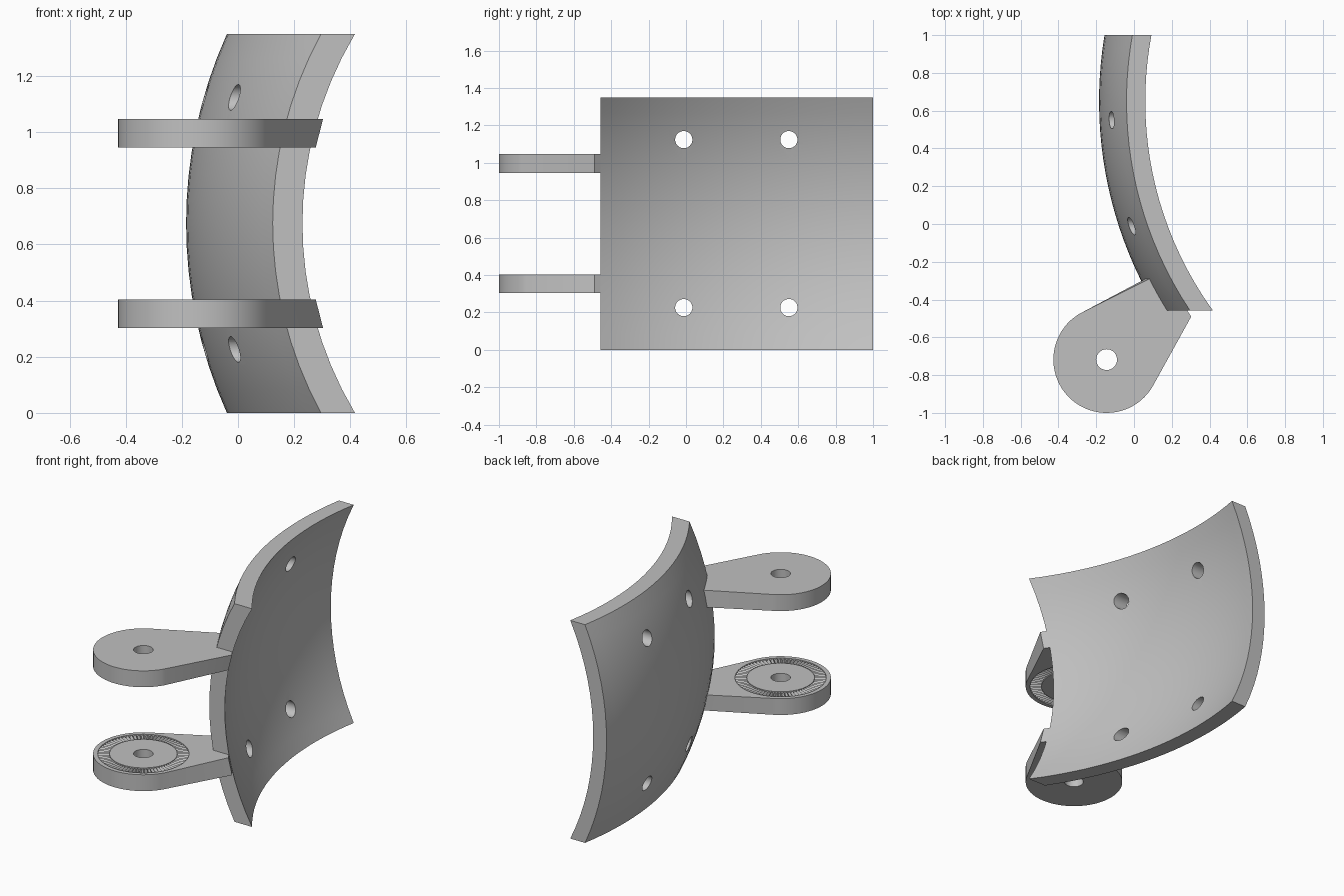
import bpy, bmesh, math

if "Cube" in bpy.data.objects:
    bpy.data.objects.remove(bpy.data.objects["Cube"], do_unlink=True)

grey = bpy.data.materials.new("plain grey")
grey.use_nodes = True
COLOUR = (0.53, 0.53, 0.53, 1)
grey.diffuse_color = COLOUR
grey.node_tree.nodes["Principled BSDF"].inputs["Base Color"].default_value = COLOUR

HEIGHT, FRONT, BACK = 1.35, -0.457, 1.0
AXIS_X, AXIS_Y, MID_Z = 1.955, 0.65, HEIGHT / 2
PIVOT_X, PIVOT_Y, PIVOT_R = -0.145, -0.718, 0.282
THICK = 0.09


def shell_x(y, z, depth):
    """Doubly curved surface: an arc in z swept about a vertical axis."""
    arc = 1.64 - depth
    sag = arc - math.sqrt(arc ** 2 - (z - MID_Z) ** 2)
    radius = 2.14 - depth - sag
    return AXIS_X - math.sqrt(radius ** 2 - (y - AXIS_Y) ** 2)


def finish(bm, name):
    bmesh.ops.recalc_face_normals(bm, faces=bm.faces)
    mesh = bpy.data.meshes.new(name)
    bm.to_mesh(mesh)
    bm.free()
    mesh.materials.append(grey)
    obj = bpy.data.objects.new(name, mesh)
    bpy.context.collection.objects.link(obj)
    return obj


def bridge(bm, a, b):
    """Quads between two closed loops of equal length."""
    for i in range(len(a)):
        j = (i + 1) % len(a)
        bm.faces.new((a[i], a[j], b[j], b[i]))


def rod(name, centre, radius, length, along_x=False):
    bm = bmesh.new()
    bmesh.ops.create_cone(bm, cap_ends=True, segments=40, radius1=radius,
                          radius2=radius, depth=length)
    obj = finish(bm, name)
    obj.location = centre
    if along_x:
        obj.rotation_euler.y = math.pi / 2
    return obj


def cut(obj, cutters):
    """Subtract the cutters, then shade with sharp edges kept."""
    bpy.context.view_layer.update()
    bpy.ops.object.select_all(action='DESELECT')
    obj.select_set(True)
    bpy.context.view_layer.objects.active = obj
    for c in cutters:
        c.hide_render = True
        mod = obj.modifiers.new("cut", 'BOOLEAN')
        mod.operation, mod.solver, mod.object = 'DIFFERENCE', 'EXACT', c
        bpy.ops.object.modifier_apply(modifier=mod.name)
        bpy.data.objects.remove(c, do_unlink=True)
    bpy.ops.object.shade_smooth_by_angle(angle=math.radians(25))


def curved_plate():
    bm = bmesh.new()
    ny, nz = 20, 16
    rims = []
    for depth in (0, THICK):
        grid = []
        for i in range(ny + 1):
            y = FRONT + (BACK - FRONT) * i / ny
            zs = [HEIGHT * k / nz for k in range(nz + 1)]
            grid.append([bm.verts.new((shell_x(y, z, depth), y, z)) for z in zs])
        for i in range(ny):
            for k in range(nz):
                bm.faces.new((grid[i][k], grid[i + 1][k],
                              grid[i + 1][k + 1], grid[i][k + 1]))
        rims.append(grid[0][:-1] + [row[-1] for row in grid[:-1]]
                    + grid[-1][:0:-1] + [row[0] for row in grid[:0:-1]])
    bridge(bm, *rims)
    return finish(bm, "curved_plate")


def hinge_arm(name, z0, z1):
    """Round eye with straight sides that run into the plate."""
    bm = bmesh.new()
    loops = []
    for z in (z0, z1):
        pts = []
        for i in range(41):
            a = math.radians(116 + 215 * i / 40)
            pts.append((PIVOT_X + PIVOT_R * math.cos(a), PIVOT_Y + PIVOT_R * math.sin(a)))
        for i in range(7):
            y = -0.49 + 0.24 * i / 6
            pts.append((shell_x(y, z, THICK) - 0.003, y))
        loops.append([bm.verts.new((x, y, z)) for x, y in pts])
    bridge(bm, *loops)
    for loop in loops:
        bm.faces.new(loop)
    return finish(bm, name)


def tooth_cutter(z, outward):
    """Ring with a zigzag floor that carves radial teeth into a face."""
    bm = bmesh.new()
    teeth = 72
    loops = []
    for radius, floor in ((0.19, True), (0.256, True), (0.256, False), (0.19, False)):
        loop = []
        for i in range(teeth * 2):
            a = math.pi * i / teeth
            h = (-0.014 if i % 2 else -0.001) if floor else 0.03
            loop.append(bm.verts.new((PIVOT_X + radius * math.cos(a),
                                      PIVOT_Y + radius * math.sin(a), z + outward * h)))
        loops.append(loop)
    for i in range(4):
        bridge(bm, loops[i], loops[(i + 1) % 4])
    return finish(bm, "tooth_cutter")


# Plate with four bolt holes
plate = curved_plate()
cut(plate, [rod("hole_cutter", (0, y, MID_Z + s * 0.449), 0.046, 2, True)
            for y in (-0.012, 0.55) for s in (-1, 1)])

# Two arms with toothed inner faces and a pivot hole
for name, z0, z1, tooth_z, side in (("lower_arm", 0.303, 0.404, 0.404, 1),
                                    ("upper_arm", 0.946, 1.047, 0.946, -1)):
    arm = hinge_arm(name, z0, z1)
    cut(arm, [tooth_cutter(tooth_z, side),
              rod("pivot_cutter", (PIVOT_X, PIVOT_Y, MID_Z), 0.055, 2)])
